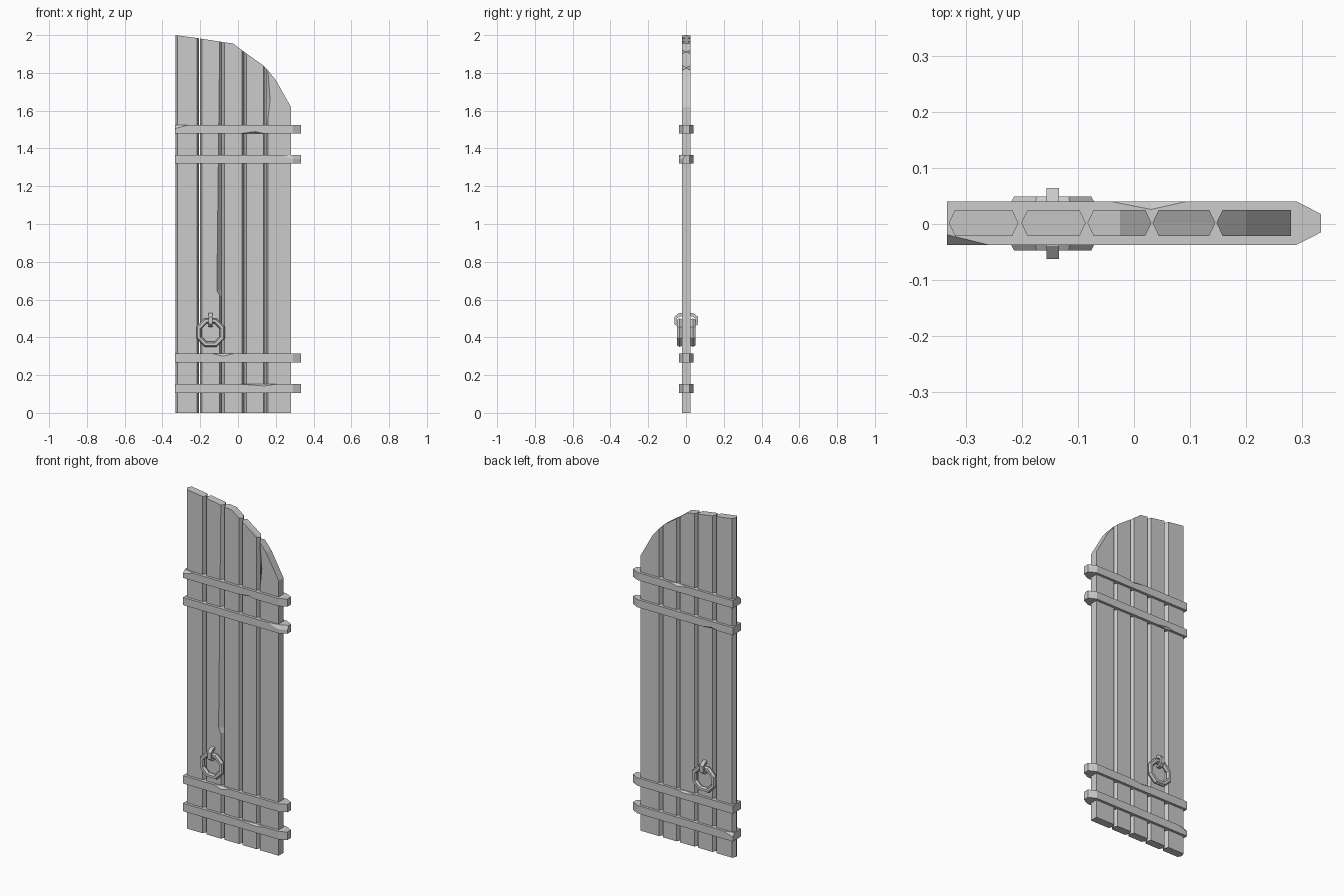
import bpy, bmesh, math
from mathutils import Vector

if "Cube" in bpy.data.objects:
    bpy.data.objects.remove(bpy.data.objects["Cube"])

FRONT, BACK, MID = -0.021, 0.025, 0.001
ARCH = [(-0.33, 2.0), (-0.207, 1.983), (-0.085, 1.964), (-0.025, 1.955), (0.03, 1.913),
        (0.14, 1.835), (0.2, 1.762), (0.28, 1.62)]


def lerp(pts, x):
    if x <= pts[0][0]:
        return pts[0][1]
    for (x0, y0), (x1, y1) in zip(pts, pts[1:]):
        if x <= x1:
            return y0 + (y1 - y0) * (x - x0) / (x1 - x0)
    return pts[-1][1]


def loft(name, rings, closed=False):
    """Skin a list of equally long point rings; cap the ends unless closed."""
    bm = bmesh.new()
    vs = [[bm.verts.new(p) for p in r] for r in rings]
    n = len(vs[0])
    pairs = list(zip(vs, vs[1:])) + ([(vs[-1], vs[0])] if closed else [])
    for a, b in pairs:
        for i in range(n):
            j = (i + 1) % n
            bm.faces.new((a[i], a[j], b[j], b[i]))
    if not closed:
        bm.faces.new(vs[0])
        bm.faces.new(vs[-1])
    bmesh.ops.remove_doubles(bm, verts=bm.verts, dist=1e-5)
    bmesh.ops.dissolve_limit(bm, angle_limit=0.002, verts=bm.verts, edges=bm.edges)
    bmesh.ops.recalc_face_normals(bm, faces=bm.faces)
    me = bpy.data.meshes.new(name)
    bm.to_mesh(me)
    bm.free()
    ob = bpy.data.objects.new(name, me)
    bpy.context.collection.objects.link(ob)
    return ob


# Planks: six-sided section, arched tops, worn front edges
def plank(name, a, b, ins_l=0.011, ins_r=0.011, wear_l=(), wear_r=()):
    knots = [x for x, _ in ARCH if a + 0.015 < x < b - 0.015]
    rings = []
    for y, k, w in ((FRONT, 1, 1), ((FRONT + BACK) / 2, 0, 0), (BACK, 1, 0)):
        l, r = a + ins_l * k, b - ins_r * k
        ring = [(l, y, 0), (r, y, 0)]
        ring += [(r - d * w, y, z) for z, d in wear_r]
        ring += [(x, y, lerp(ARCH, x)) for x in [r] + knots[::-1] + [l]]
        ring += [(l + d * w, y, z) for z, d in wear_l[::-1]]
        rings.append(ring)
    loft(name, rings)


plank("plank_1", -0.33, -0.206)
plank("plank_2", -0.201, -0.086, wear_r=((0.62, 0), (0.65, 0.015)))
plank("plank_3", -0.083, 0.031)
plank("plank_4", 0.033, 0.145)
plank("plank_5", 0.147, 0.28, ins_r=0, wear_l=((1.55, 0), (1.66, 0.012)))


# Cross bands: tapered right end; chips = (corner, x profile, depth y, depth z)
# corners: 0 front bottom, 1 back bottom, 2 back top, 3 front top
def band(name, z0, z1, chips):
    xs = {-0.333, 0.29, 0.333}
    for c in chips:
        xs.update(x for x, _ in c[1])
    rings = []
    for x in sorted(xs):
        t = max(0, (x - 0.29) / 0.043) * 0.022
        yf, yb = -0.037 + t, 0.04 - t
        ring = []
        for i, (y, z) in enumerate(((yf, z0), (yb, z0), (yb, z1), (yf, z1))):
            dy = dz = 0
            for corner, prof, cy, cz in chips:
                if corner == i:
                    f = lerp(prof, x)
                    dy, dz = cy * f, cz * f
            in_y = (x, y + (dy if y == yf else -dy), z)
            in_z = (x, y, z + (dz if z == z0 else -dz))
            ring += [in_z, in_y] if i in (0, 2) else [in_y, in_z]
        rings.append(ring)
    loft(name, rings)


def dent(a, m, b):
    return ((a, 0), (m, 1), (b, 0))


band("band_1", 1.48, 1.525, [(3, ((-0.333, 1), (-0.26, 0)), 0.018, 0.02),
                             (0, dent(0.02, 0.09, 0.135), 0.014, 0.009),
                             (2, dent(-0.04, 0.03, 0.093), 0.014, 0.012)])
band("band_2", 1.32, 1.365, [(3, ((0.22, 0), (0.29, 1), (0.333, 1)), 0.012, 0.022),
                             (1, dent(-0.25, -0.19, -0.13), 0.012, 0.01)])
band("band_3", 0.268, 0.315, [(3, dent(-0.14, -0.08, -0.02), 0.014, 0.015),
                              (2, dent(-0.1, -0.02, 0.05), 0.012, 0.01)])
band("band_4", 0.105, 0.152, [(3, dent(0.01, 0.14, 0.2), 0.012, 0.037 / 4),
                              (2, ((-0.333, 1), (-0.27, 0)), 0.015, 0.02)])


# Ring pulls with staples on both faces
CX, CZ = -0.145, 0.425
for side, s in (("front", -1), ("back", 1)):
    rings = []
    for i in range(8):
        a = math.pi / 8 + i * math.pi / 4
        ring = []
        for j in range(6):
            b = j * math.pi / 3
            r = 0.067 + 0.015 * math.cos(b)
            ring.append((CX + r * math.cos(a), MID + s * (0.035 + 0.015 * math.sin(b)),
                         CZ + r * math.sin(a)))
        rings.append(ring)
    loft("ring_" + side, rings, closed=True)

    # Staple: outer and inner path, square section
    outer = [(0.02, 0.53), (0.04, 0.527), (0.063, 0.508), (0.063, 0.47), (0.045, 0.456), (0.02, 0.456)]
    inner = [(0.02, 0.512), (0.036, 0.511), (0.05, 0.5), (0.05, 0.476), (0.042, 0.468), (0.02, 0.468)]
    loft("staple_" + side, [[(CX + dx, MID + s * y, z) for dx, (y, z) in
                             ((-0.011, o), (0.011, o), (0.011, n), (-0.011, n))]
                            for o, n in zip(outer, inner)])
